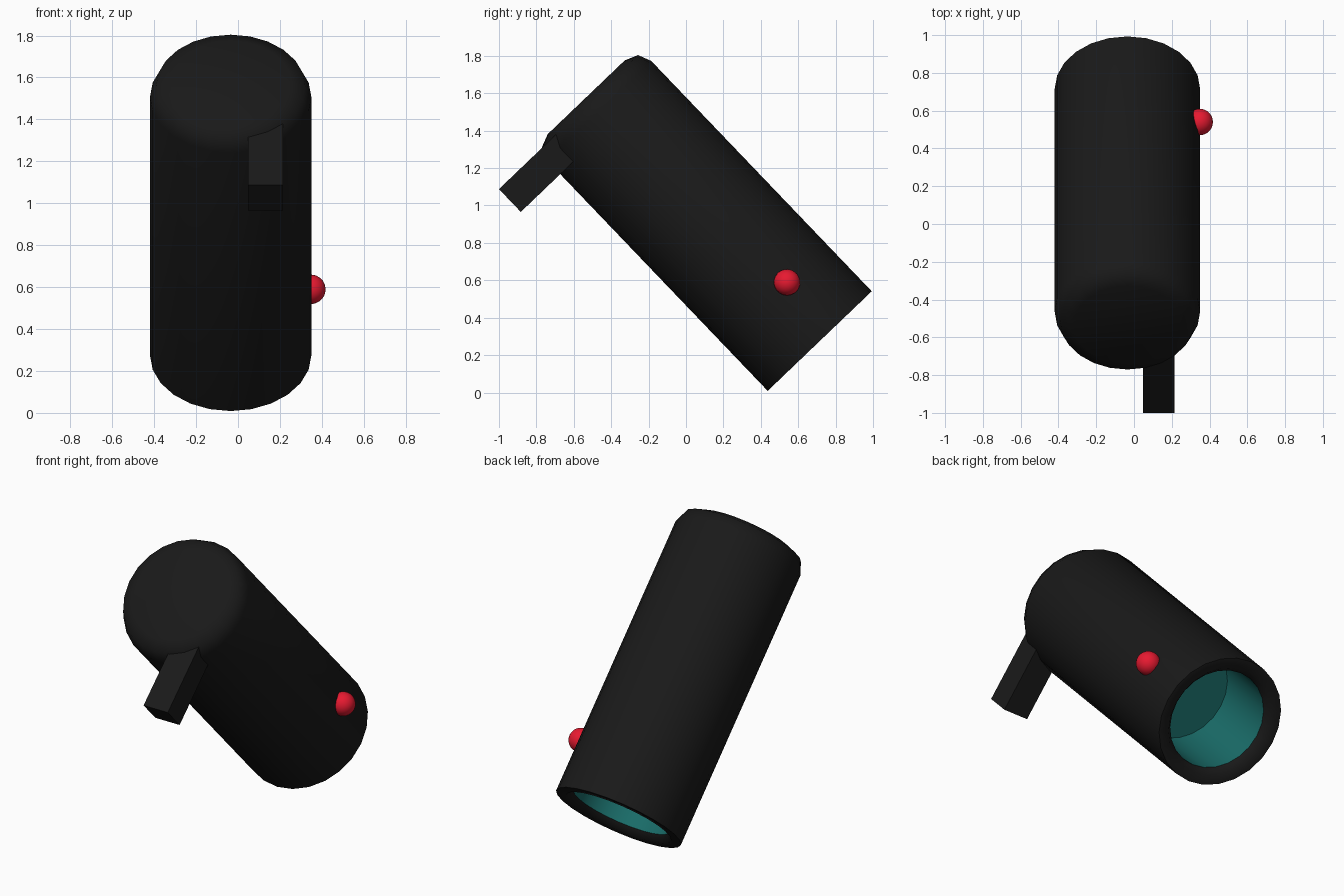
import bpy, bmesh, math
from mathutils import Matrix, Vector

if "Cube" in bpy.data.objects:
    bpy.data.objects.remove(bpy.data.objects["Cube"])

# Tilted frame: local z runs up the tube, origin at the centre of its open mouth
FRAME = Matrix.Translation((-0.035, 0.715, 0.275)) @ Matrix.Rotation(math.radians(43.75), 4, 'X')


def material(name, rgb):
    m = bpy.data.materials.new(name)
    m.diffuse_color = (*rgb, 1)
    m.use_nodes = True
    m.node_tree.nodes["Principled BSDF"].inputs["Base Color"].default_value = m.diffuse_color
    return m


black = material("black", (0.01, 0.01, 0.01))
teal = material("teal", (0.01, 0.15, 0.14))
red = material("red", (0.8, 0.01, 0.03))


def finish(bm, name, mat, smooth=None):
    me = bpy.data.meshes.new(name)
    bm.to_mesh(me)
    bm.free()
    ob = bpy.data.objects.new(name, me)
    bpy.context.collection.objects.link(ob)
    ob.matrix_world = FRAME
    me.materials.append(mat)
    if smooth:
        bpy.ops.object.select_all(action='DESELECT')
        ob.select_set(True)
        bpy.context.view_layer.objects.active = ob
        bpy.ops.object.shade_smooth_by_angle(angle=math.radians(smooth))
    return ob


def lathe(name, profile, mat, smooth, sides=24):
    """Rings from (radius, height) pairs; the last ring is capped."""
    bm = bmesh.new()
    rings = [[bm.verts.new((r * math.cos(a), r * math.sin(a), z))
              for a in (2 * math.pi * i / sides for i in range(sides))]
             for r, z in profile]
    for lo, hi in zip(rings, rings[1:]):
        for i in range(sides):
            j = (i + 1) % sides
            bm.faces.new((lo[i], lo[j], hi[j], hi[i]))
    bm.faces.new(rings[-1])
    return finish(bm, name, mat, smooth)


# Tube body: inner lip, flat rim, straight side, rounded top edge, closed top
lathe("tube_body", [(0.295, 0.04), (0.325, 0.0), (0.385, 0.0), (0.385, 1.705),
                    (0.356, 1.776), (0.285, 1.805)], black, 55)

# Coloured hollow inside the mouth, faces turned inward
hollow = lathe("mouth_lining", [(0.295, 0.04), (0.295, 0.5)], teal, 40)
hollow.data.flip_normals()

# Square peg near the top, pointing out sideways
bm = bmesh.new()
bmesh.ops.create_cube(bm, size=1)
bmesh.ops.scale(bm, vec=(0.167, 0.477, 0.169), verts=bm.verts)
bmesh.ops.translate(bm, vec=(0.167, -0.4385, 1.6885), verts=bm.verts)
finish(bm, "side_peg", black)

# Round button on the right side
bm = bmesh.new()
bmesh.ops.create_uvsphere(bm, u_segments=24, v_segments=16, radius=0.07)
bmesh.ops.translate(bm, vec=(0.383, 0.091, 0.348), verts=bm.verts)
finish(bm, "side_button", red, 60)
